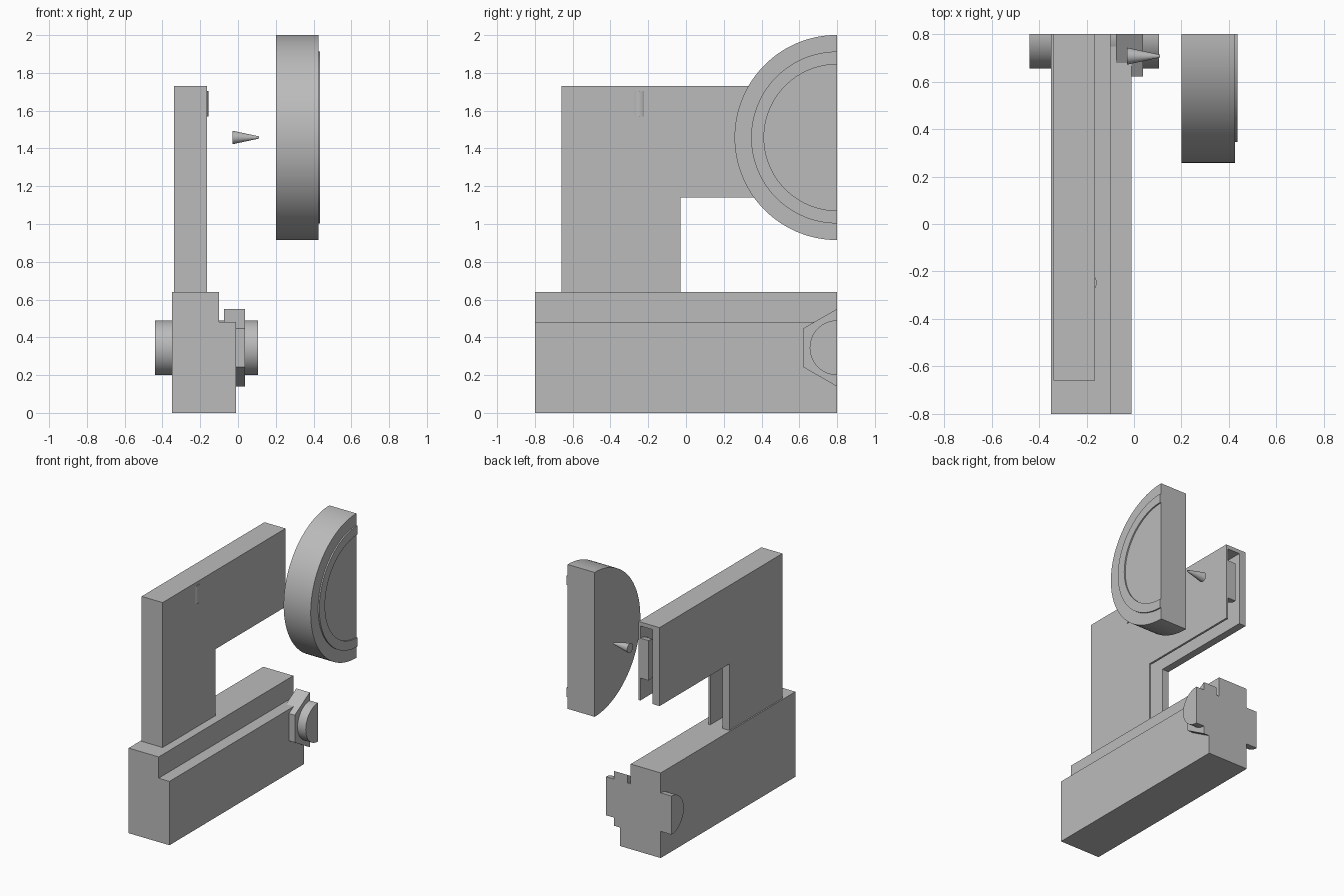
import bpy, bmesh, math

cube = bpy.data.objects.get("Cube")
if cube:
    bpy.data.objects.remove(cube, do_unlink=True)

grey = bpy.data.materials.new("plain grey")
grey.use_nodes = True
grey.diffuse_color = (0.5, 0.5, 0.5, 1)
grey.node_tree.nodes["Principled BSDF"].inputs["Base Color"].default_value = (0.5, 0.5, 0.5, 1)

CUT = 0.8        # plane where the model is sectioned
KNOB_Z = 0.345
EYE_Z = 1.458


def finish(name, bm, smooth=False):
    bmesh.ops.recalc_face_normals(bm, faces=bm.faces)
    mesh = bpy.data.meshes.new(name)
    bm.to_mesh(mesh)
    bm.free()
    mesh.materials.append(grey)
    ob = bpy.data.objects.new(name, mesh)
    bpy.context.collection.objects.link(ob)
    if smooth:
        bpy.ops.object.select_all(action='DESELECT')
        ob.select_set(True)
        bpy.context.view_layer.objects.active = ob
        bpy.ops.object.shade_smooth_by_angle(angle=math.radians(30))
    return ob


def prism(name, points, direction, smooth=False):
    """Extrude a flat outline along a direction."""
    bm = bmesh.new()
    face = bm.faces.new([bm.verts.new(p) for p in points])
    new = bmesh.ops.extrude_face_region(bm, geom=[face])["geom"]
    bmesh.ops.translate(bm, vec=direction,
                        verts=[v for v in new if isinstance(v, bmesh.types.BMVert)])
    return finish(name, bm, smooth)


def side_prism(name, outline, x0, x1, smooth=False):
    return prism(name, [(x0, y, z) for y, z in outline], (x1 - x0, 0, 0), smooth)


def half_arc(radius, z, steps=48):
    angles = [math.pi / 2 + math.pi * i / steps for i in range(steps + 1)]
    return [(CUT + radius * math.cos(a), z + radius * math.sin(a)) for a in angles]


def round_bar(name, r1, r2, depth, location, axis, segments=32):
    bm = bmesh.new()
    bmesh.ops.create_cone(bm, cap_ends=True, segments=segments,
                          radius1=r1, radius2=r2, depth=depth)
    ob = finish(name, bm, True)
    ob.location = location
    if axis == 'X':
        ob.rotation_euler.y = math.pi / 2
    return ob


# Stepped base beam
base = [(-0.35, 0), (-0.01, 0), (-0.01, 0.48), (-0.1, 0.48), (-0.1, 0.64), (-0.35, 0.64)]
prism("base", [(x, -CUT, z) for x, z in base], (0, 2 * CUT, 0))

# Hollow column and arm, open on the inner edges and the cut end
arm = side_prism("arm", [(-0.66, 0.64), (-0.03, 0.64), (-0.03, 1.14), (CUT, 1.14),
                         (CUT, 1.73), (-0.66, 1.73)], -0.34, -0.165)
cutter = side_prism("arm_cavity", [(-0.62, 0.6), (0, 0.6), (0, 1.1), (0.9, 1.1),
                                   (0.9, 1.7), (-0.62, 1.7)], -0.283, -0.181)
mod = arm.modifiers.new("cavity", 'BOOLEAN')
mod.operation = 'DIFFERENCE'
mod.object = cutter
mod.solver = 'EXACT'
bpy.context.view_layer.objects.active = arm
bpy.ops.object.modifier_apply(modifier=mod.name)
bpy.data.objects.remove(cutter, do_unlink=True)

# Round parts in the arm
side_prism("arm_roller", half_arc(0.15, EYE_Z), -0.25, -0.181, True)
round_bar("arm_pin", 0.043, 0.043, 0.135, (-0.2, -0.247, 1.637), 'Z')

# Adjusting knob with its hexagonal collar
side_prism("knob", half_arc(0.145, KNOB_Z), -0.44, 0.105, True)
side_prism("hex_collar", half_arc(0.206, KNOB_Z, 3), -0.075, 0.037)

# Pointed stylus
round_bar("stylus", 0.036, 0.006, 0.14, (0.04, 0.707, EYE_Z), 'X')

# Half wheel with a raised ring
side_prism("wheel", half_arc(0.543, EYE_Z, 64), 0.2, 0.425, True)
side_prism("wheel_ring", half_arc(0.455, EYE_Z, 64) + half_arc(0.387, EYE_Z, 64)[::-1],
           0.424, 0.435, True)
